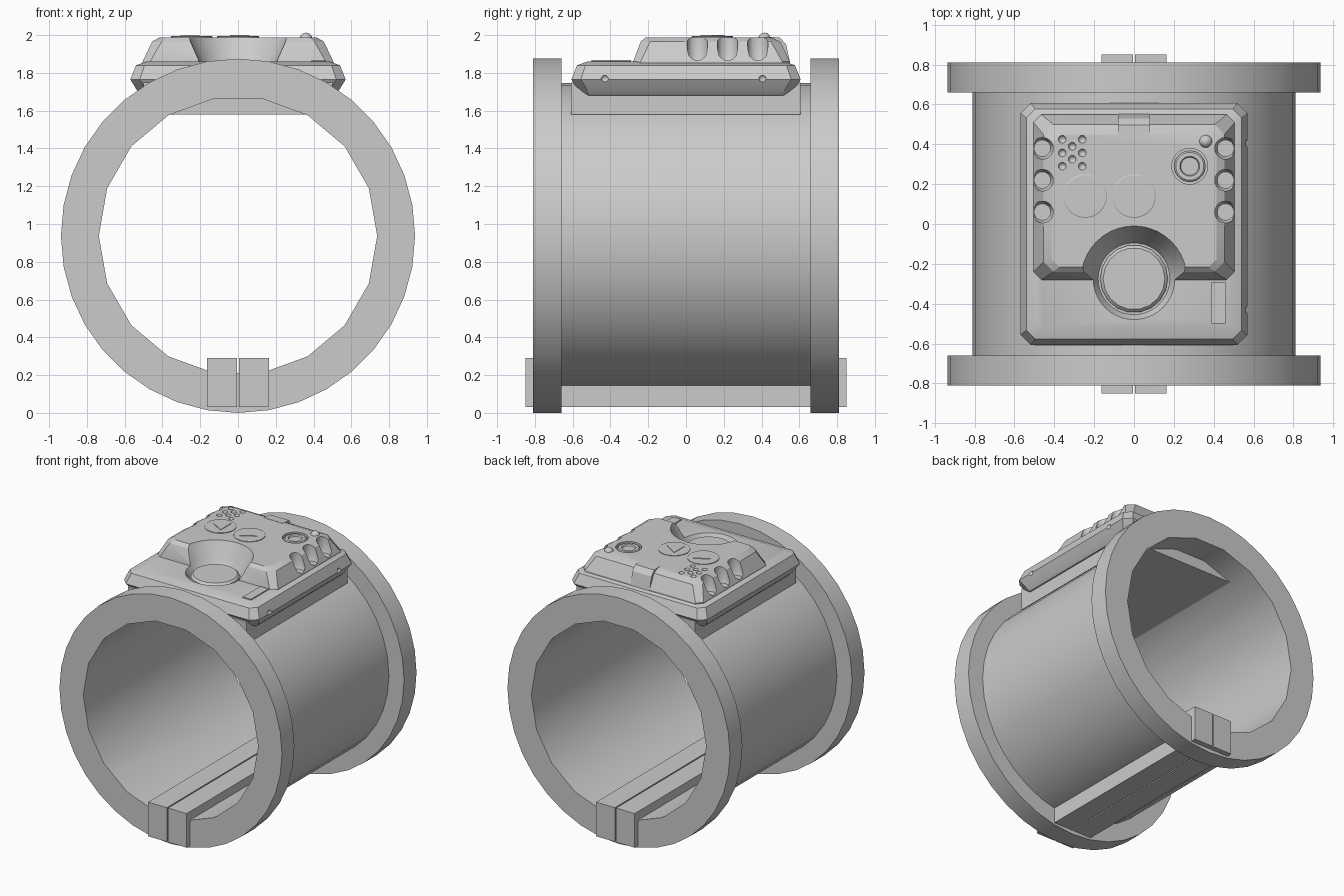
import bpy, bmesh
from math import cos, sin, pi, radians

if "Cube" in bpy.data.objects:
    bpy.data.objects.remove(bpy.data.objects["Cube"])

ZC, R = 0.9375, 0.9375


def loft(name, rings):
    """Closed solid skinned through rings of equal point count."""
    bm = bmesh.new()
    vs = [[bm.verts.new(p) for p in ring] for ring in rings]
    n = len(vs[0])
    for a, b in zip(vs, vs[1:]):
        for i in range(n):
            j = (i + 1) % n
            bm.faces.new((a[i], a[j], b[j], b[i]))
    bm.faces.new(vs[0])
    bm.faces.new(vs[-1])
    bmesh.ops.recalc_face_normals(bm, faces=bm.faces)
    me = bpy.data.meshes.new(name)
    bm.to_mesh(me)
    bm.free()
    ob = bpy.data.objects.new(name, me)
    bpy.context.collection.objects.link(ob)
    return ob


def disc(x, y, r, z, n):
    return [(x + r * cos(2 * pi * i / n), y + r * sin(2 * pi * i / n), z) for i in range(n)]


def hoop(r, y, n):
    return [(r * cos(2 * pi * i / n), y, ZC + r * sin(2 * pi * i / n)) for i in range(n)]


def turned(name, x, y, profile, n=32):
    return loft(name, [disc(x, y, r, z, n) for r, z in profile])


def plate(hx, y0, y1, z, c):
    """Rectangle outline with chamfered corners."""
    return [(hx - c, y0, z), (hx, y0 + c, z), (hx, y1 - c, z), (hx - c, y1, z),
            (c - hx, y1, z), (-hx, y1 - c, z), (-hx, y0 + c, z), (c - hx, y0, z)]


def box(name, x0, x1, y0, y1, z0, z1):
    return loft(name, [[(x0, y0, z), (x1, y0, z), (x1, y1, z), (x0, y1, z)] for z in (z0, z1)])


def ball(name, x, y, z, r):
    bpy.ops.mesh.primitive_uv_sphere_add(segments=16, ring_count=10, radius=r, location=(x, y, z))
    ob = bpy.context.object
    ob.name = name
    return ob


def activate(ob):
    bpy.ops.object.select_all(action='DESELECT')
    ob.select_set(True)
    bpy.context.view_layer.objects.active = ob


def cut(ob, cutters, keep=False):
    for c in cutters:
        activate(ob)
        m = ob.modifiers.new("cut", 'BOOLEAN')
        m.operation, m.solver, m.object = 'DIFFERENCE', 'EXACT', c
        bpy.ops.object.modifier_apply(modifier=m.name)
        if not keep:
            bpy.data.objects.remove(c)


# sleeve with two end flanges, bored with an 18-sided hole
sleeve = loft("sleeve", [hoop(r, y, 36) for r, y in
              ((R, -.81), (R, -.66), (.81, -.66), (.81, .66), (R, .66), (R, .81))])
cut(sleeve, [loft("bore", [hoop(.737, y, 18) for y in (-1, 1)])])

# twin clasp bars along the bottom
for s, side in ((-1, "left"), (1, "right")):
    a, b = sorted((s * .005, s * .163))
    box("clasp_bar_" + side, a, b, -.85, .85, .03, .29)

# saddle block and console base
box("saddle", -.5, .5, -.61, .605, 1.58, 1.75)
base = loft("console_base", [plate(.57 - d, -.607 + d, .607 - d, z, c) for d, z, c in
            ((.06, 1.68, .04), (.04, 1.70, .05), (0, 1.765, .05), (.03, 1.84, .045), (.085, 1.86, .03))])

# raised console housing
housing = loft("console_housing", [
    plate(.505, -.28, .55, 1.81, .04), plate(.505, -.28, .55, 1.86, .04),
    plate(.455, -.24, .50, 1.965, .05), plate(.415, -.215, .45, 1.988, .04)])

# conical thumb well cut through both
well = turned("well_cutter", 0, -.275, ((.18, 1.815), (.205, 1.86), (.265, 1.988), (.285, 2.03)), 40)
cut(base, [well], True)
cut(housing, [well])

# pin dents on the right edge of the base
cut(base, [ball("pin_cutter", .572, y, 1.77, .02) for y in (-.43, .405)])

# side grip scallops, speaker dents, round dial recess
cutters = [turned("scallop", s * .46, y, ((.042, 1.864), (.054, 1.89), (.055, 2.05)), 20)
           for s in (-1, 1) for y in (.06, .22, .38)]
dots = [(x, y) for x in (-.36, -.26) for y in (.29, .357, .425)] + [(-.31, .325), (-.31, .39)]
cutters += [ball("speaker_hole", x, y, 1.99, .02) for x, y in dots]
cutters.append(turned("dial_recess", .28, .29, ((.09, 1.965), (.09, 2.05))))
cut(housing, cutters)

# thumb pad, dial, indicator lamp
turned("thumb_pad", 0, -.275, ((.17, 1.80), (.17, 1.84), (.155, 1.855)), 18)
turned("dial", .28, .29, ((.078, 1.95), (.078, 1.98), (.07, 1.986), (.05, 1.986), (.045, 1.975)))
ball("indicator_lamp", .36, .415, 1.98, .033)

# two round buttons with arrow marks
for name, x, s in (("left", -.245, -1), ("right", 0, 1)):
    turned("button_" + name, x, .14, ((.11, 1.97), (.11, 1.993), (.105, 1.996)))
    loft("arrow_" + name, [[(x + s * .06, .14, z), (x - s * .042, .203, z), (x - s * .042, .077, z)]
                           for z in (1.98, 2.0)])

# rear latch and small front label plate
loft("rear_latch", [[(x, y, z) for y, z in
     ((.43, 1.95), (.43, 1.99), (.497, 1.988), (.53, 1.95), (.552, 1.85))] for x in (-.08, .08)])
box("front_tab", .39, .46, -.5, -.29, 1.84, 1.868)

# smooth the round surfaces, keep hard edges
for ob in list(bpy.context.scene.objects):
    activate(ob)
    bpy.ops.object.shade_smooth_by_angle(angle=radians(25))
